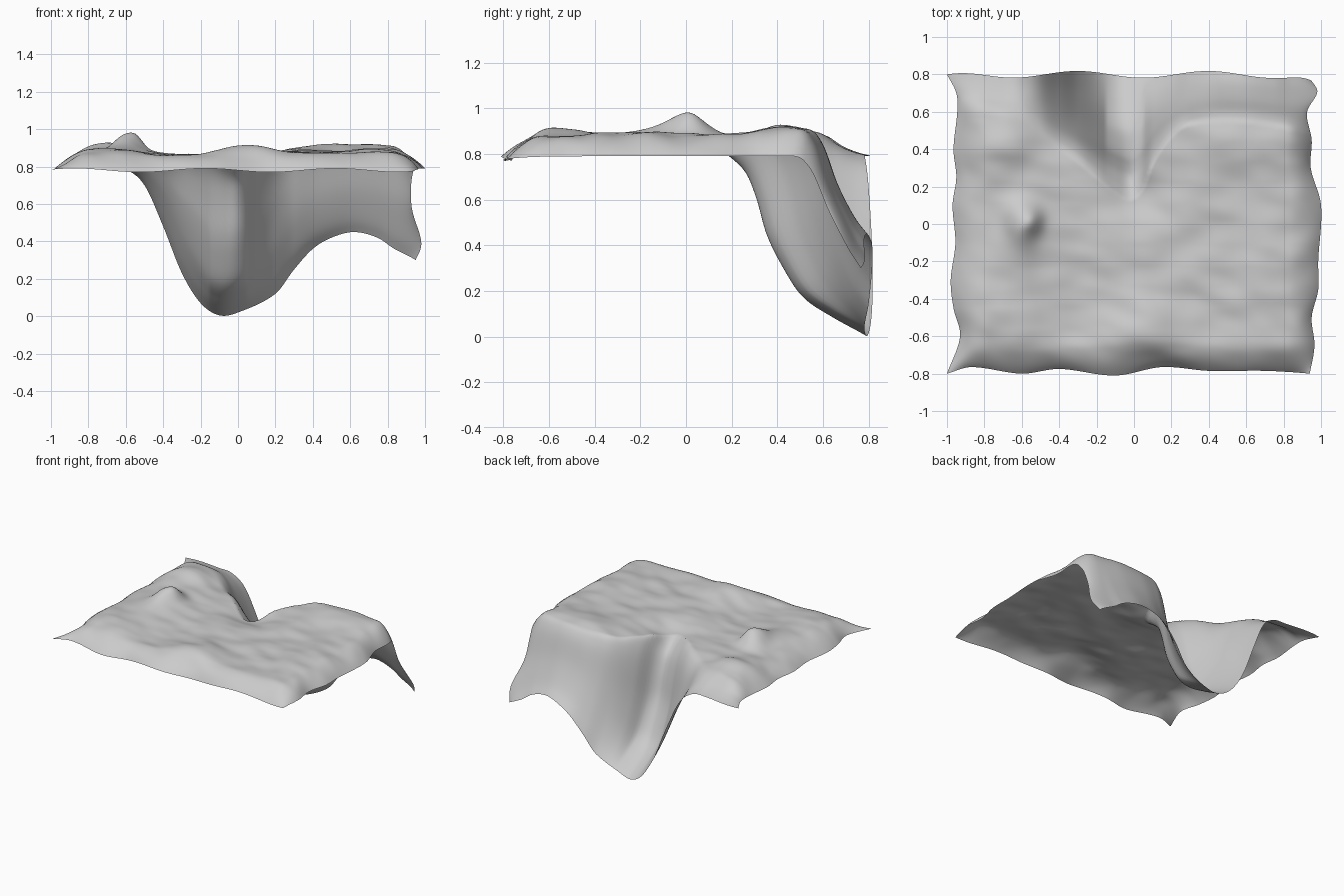
import bpy, bmesh, math
from mathutils import Vector, noise

if "Cube" in bpy.data.objects:
    bpy.data.objects.remove(bpy.data.objects["Cube"])

NX, NY = 160, 128


def curve(points, x):
    """Smooth cubic interpolation through (x, value) pairs."""
    if x <= points[0][0]:
        return points[0][1]
    if x >= points[-1][0]:
        return points[-1][1]
    i = max(k for k in range(len(points) - 1) if points[k][0] <= x)

    def slope(k):
        a, b = points[max(k - 1, 0)], points[min(k + 1, len(points) - 1)]
        return (b[1] - a[1]) / (b[0] - a[0])
    (x0, v0), (x1, v1) = points[i], points[i + 1]
    h = x1 - x0
    t = (x - x0) / h
    return (v0 * (2*t**3 - 3*t*t + 1) + slope(i) * h * (t**3 - 2*t*t + t)
            + v1 * (3*t*t - 2*t**3) + slope(i + 1) * h * (t**3 - t*t))


def ease(d, width):
    t = min(max(d / width, 0), 1)
    return t * (2 - t)


# height of the back hem and where its fall begins
HEM = [(-1, .79), (-.7, .795), (-.6, .785), (-.5, .70), (-.4, .48), (-.3, .23),
       (-.2, .07), (-.1, .005), (0, .02), (.2, .12), (.3, .25), (.4, .36),
       (.5, .42), (.62, .45), (.75, .42), (.85, .36), (1, .30)]
START = [(-1, .6), (-.6, .55), (-.5, .48), (-.4, .40), (-.3, .33), (-.2, .25),
         (-.1, .17), (-.02, .13), (.04, .18), (.1, .33), (.2, .47), (.3, .53),
         (.6, .54), (1, .48)]
# fall profiles in the valley and on the outer flaps
VALLEY = [(0, 0), (.1, .06), (.2, .17), (.27, .32), (.33, .49), (.43, .65),
          (.56, .80), (.75, .90), (1, 1)]
FLAP = [(0, 0), (.1, .03), (.25, .16), (.45, .46), (.65, .70), (.82, .87), (1, 1)]

# wavy outlines of the left, right and front hems
LEFT = [(-.8, -1), (-.6, -.93), (-.45, -.965), (-.3, -.98), (-.1, -.955),
        (.1, -.97), (.25, -.95), (.4, -.965), (.6, -.945), (.7, -.95), (.8, -1)]
RIGHT = [(-.8, .94), (-.65, .965), (-.5, .95), (-.35, .985), (-.2, .985),
         (.1, 1), (.3, .945), (.45, .95), (.6, .925), (.72, .98), (.8, .95)]
FRONT = [(-1, -.8), (-.87, -.765), (-.6, -.8), (-.4, -.775), (-.1, -.81),
         (.15, -.765), (.4, -.785), (.7, -.785), (1, -.8)]

# soft mounds: x, y, radius x, radius y, height
MOUNDS = [(-.60, 0, .09, .12, .095), (-.54, .02, .05, .06, .035),
          (-.60, -.15, .15, .12, .03),
          (-.70, .42, .15, .17, .05), (-.38, .48, .15, .15, -.04),
          (.62, .45, .32, .2, .055), (.05, -.55, .16, .12, .04),
          (.70, -.1, .18, .25, .025), (-.7, -.5, .2, .15, .03),
          (-.3, -.4, .2, .3, -.02), (0, .15, .15, .12, -.04)]


def height(x, y):
    lift = .083
    for mx, my, rx, ry, h in MOUNDS:
        lift += h * math.exp(-((x - mx) / rx)**2 - ((y - my) / ry)**2)
    lift += .014 * noise.noise(Vector((x * 3.2, y * 4.5, 1.7)))
    lift += .01 * noise.noise(Vector((x * 6 + y * 2, y * 9, 5.2)))
    rim = ease(x + 1, .22) * ease(1 - x, .17) * ease(y + .8, .17)
    top = .79 + lift * rim
    s = curve(START, x)
    t = (y - s) / (.8 - s)
    w = ease(abs(x + .05) - .1, .4)
    f = curve(VALLEY, t) * (1 - w) + curve(FLAP, t) * w
    return top + (curve(HEM, x) - top) * f


# draped sheet with rippled hems
bm = bmesh.new()
rows = []
for j in range(NY + 1):
    row = []
    for i in range(NX + 1):
        x, y = -1 + 2 * i / NX, -.8 + 1.6 * j / NY
        side, end = abs(x)**8, abs(y / .8)**8
        edge = curve(RIGHT, y) - 1 if x > 0 else curve(LEFT, y) + 1
        px, py = x + side * edge, y
        if y < 0:
            py += end * (curve(FRONT, x) + .8)
        else:
            py += end * (.018 * math.sin(x * 9 - 2) * (1 - side)
                         - (.035 * side if x > 0 else 0))
        pz = height(x, y)
        if y < 0:
            pz -= .01 * end * (1 + math.sin(x * 9))
        row.append(bm.verts.new((px, py, max(pz, 0))))
    rows.append(row)
for a, b in zip(rows, rows[1:]):
    for i in range(NX):
        bm.faces.new((a[i], a[i + 1], b[i + 1], b[i]))
mesh = bpy.data.meshes.new("draped_sheet")
bm.to_mesh(mesh)
bm.free()
for p in mesh.polygons:
    p.use_smooth = True
sheet = bpy.data.objects.new("draped_sheet", mesh)
bpy.context.collection.objects.link(sheet)
